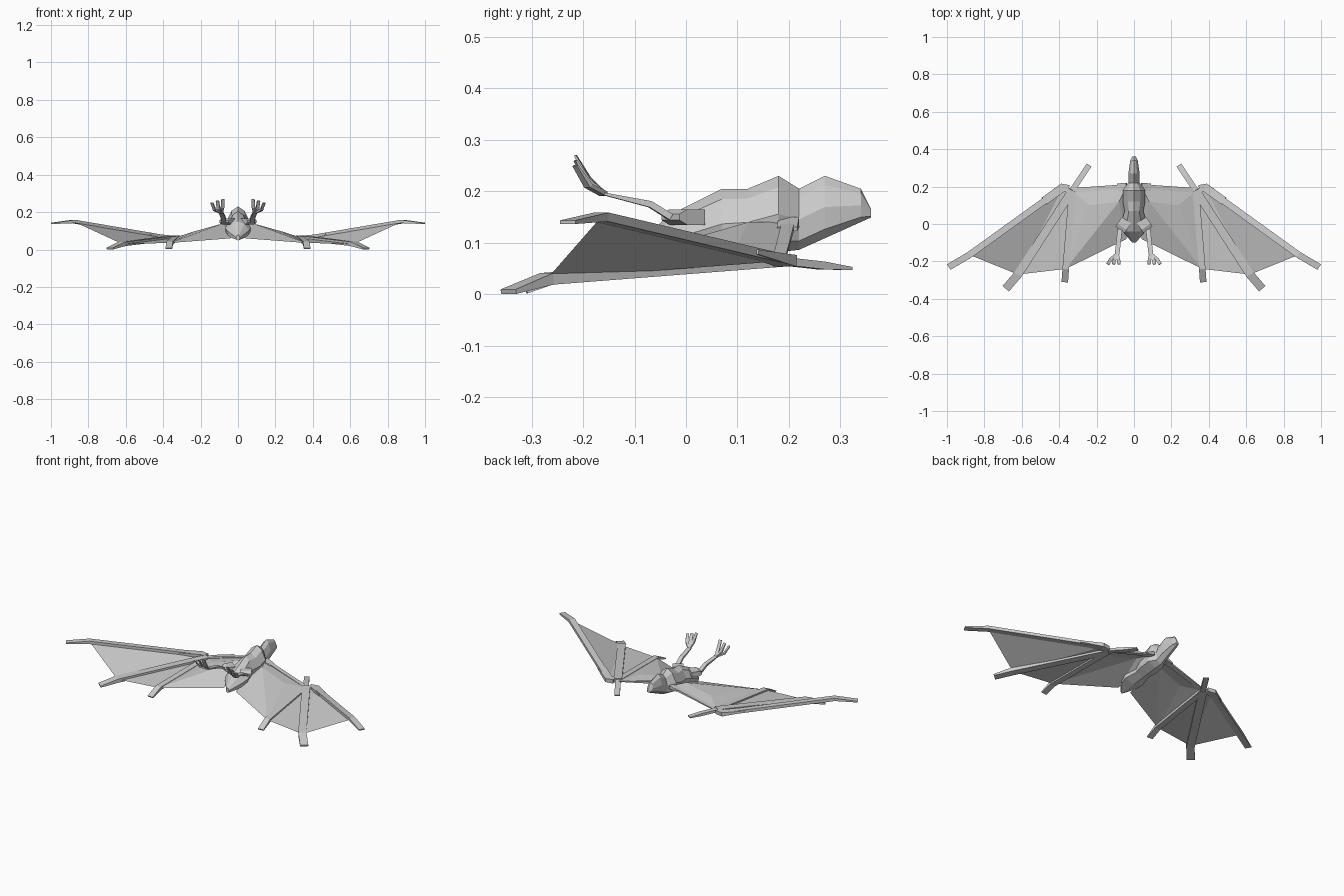
import bpy
import bmesh
from math import cos, sin, tau
from mathutils import Vector

if "Cube" in bpy.data.objects:
    bpy.data.objects.remove(bpy.data.objects["Cube"], do_unlink=True)

colour = (0.6, 0.6, 0.6, 1)
grey = bpy.data.materials.new("plain grey")
grey.use_nodes = True
grey.diffuse_color = colour
grey.node_tree.nodes["Principled BSDF"].inputs["Base Color"].default_value = colour


def finish(name, bm):
    mesh = bpy.data.meshes.new(name)
    bm.to_mesh(mesh)
    bm.free()
    mesh.materials.append(grey)
    part = bpy.data.objects.new(name, mesh)
    bpy.context.collection.objects.link(part)
    return part


def mirrored(name, bm):
    finish(name, bm).modifiers.new("mirror", "MIRROR")


def loft(rings):
    """Skin a row of equal rings and cap both ends."""
    bm = bmesh.new()
    rows = [[bm.verts.new(point) for point in ring] for ring in rings]
    for near, far in zip(rows, rows[1:]):
        for i in range(len(near)):
            bm.faces.new((near[i - 1], near[i], far[i], far[i - 1]))
    bm.faces.new(rows[0])
    bm.faces.new(rows[-1])
    bmesh.ops.recalc_face_normals(bm, faces=bm.faces)
    return bm


def bone(name, width, *points):
    """Flat four-sided limb along the points, thinned at its end, on both sides."""
    rings = []
    for i, point in enumerate(points):
        following = points[min(i + 1, len(points) - 1)]
        previous = points[max(i - 1, 0)]
        along = (following - previous).normalized()
        side = along.cross(Vector((0, 0, 1))).normalized() * width / 2
        up = side.cross(along) * (0.2 if point is points[-1] else 0.5)
        rings.append([point - side - up, point + side - up,
                      point + side + up, point - side + up])
    mirrored(name, loft(rings))


def skin(name, *panels):
    """Thin wing sheet made of panels that share corners, on both sides."""
    bm = bmesh.new()
    for panel in panels:
        bm.faces.new([bm.verts.new(corner) for corner in panel])
    bmesh.ops.remove_doubles(bm, verts=bm.verts, dist=0.001)
    mirrored(name, bm)


def body_ring(y, top, half_width):
    """Eight-sided section, narrower above; the belly line lifts at the throat."""
    bottom = 0.06 + 0.12 * y + 0.33 * max(0, y - 0.22)
    middle, half_height = (top + bottom) / 2, (top - bottom) / 2
    ring = []
    for i in range(8):
        across, rise = cos(tau * i / 8), sin(tau * i / 8)
        ring.append((half_width * across * (1 - 0.3 * rise), y, middle + half_height * rise))
    return ring


# Body, neck and head, from the tail to the nose
stations = [(-0.1, 0.08, 0.01), (-0.04, 0.15, 0.06), (0, 0.17, 0.07),
            (0.07, 0.205, 0.05), (0.12, 0.205, 0.06), (0.18, 0.23, 0.06),
            (0.22, 0.205, 0.03), (0.27, 0.23, 0.03), (0.34, 0.205, 0.02),
            (0.36, 0.165, 0.01)]
finish("body", loft([body_ring(*station) for station in stations]))

# Wing landmarks
shoulder = Vector((0.04, 0.2, 0.14))
wrist = Vector((0.33, 0.18, 0.065))
rump = Vector((0.04, -0.08, 0.06))
thumb_tip = Vector((0.24, 0.315, 0.05))
leading_knuckle = Vector((0.88, -0.165, 0.15))
leading_tip = Vector((0.99, -0.23, 0.14))
middle_knuckle = Vector((0.62, -0.27, 0.03))
middle_tip = Vector((0.685, -0.345, 0.005))
inner_knuckle = Vector((0.365, -0.24, 0.035))
inner_tip = Vector((0.37, -0.31, 0.005))
ridge_near = Vector((0.08, 0.12, 0.14))
ridge_far = Vector((0.24, 0.1, 0.095))
knuckle_root = wrist + Vector((0.05, 0.015, 0))

# Arm, thumb and fingers
bone("shoulder", 0.04, shoulder, shoulder.lerp(wrist, 0.17))
bone("arm", 0.025, shoulder, wrist)
bone("thumb", 0.03, wrist, wrist.lerp(thumb_tip, 0.6), thumb_tip)
bone("wrist", 0.045, knuckle_root.lerp(wrist, 0.6), knuckle_root,
     knuckle_root.lerp(leading_knuckle, 0.2))
bone("leading_finger", 0.035, knuckle_root, leading_knuckle, leading_tip)
bone("middle_finger", 0.045, wrist, middle_knuckle, middle_tip)
bone("inner_finger", 0.035, wrist, inner_knuckle, inner_tip)

# Wing skins, the inner one billowed upward
skin("inner_wing_skin",
     (shoulder, ridge_near, ridge_far, wrist),
     (wrist, ridge_far, inner_knuckle),
     (inner_knuckle, ridge_far, ridge_near),
     (inner_knuckle, ridge_near, rump),
     (rump, ridge_near, shoulder))
skin("outer_wing_skin",
     (wrist, middle_knuckle, inner_knuckle),
     (wrist, knuckle_root, middle_knuckle),
     (knuckle_root, leading_knuckle, middle_knuckle))

# Legs trailing behind, with raised toes that point straight back
hip = Vector((0.04, 0.02, 0.15))
knee = Vector((0.075, -0.03, 0.15))
heel = Vector((0.08, -0.07, 0.175))
ankle = Vector((0.09, -0.16, 0.195))
bone("thigh", 0.06, hip, hip.lerp(knee, 0.7), knee)
bone("shin", 0.025, knee, heel, ankle)
for i, name in enumerate(("inner_toe", "middle_toe", "outer_toe")):
    spread = Vector((0.03 * i - 0.01, 0, -0.01 * i))
    bend = ankle + spread * 0.7 + Vector((0, -0.03, 0.03))
    tip = ankle + spread + Vector((0, -0.055, 0.075))
    bone(name, 0.018, ankle, bend, tip)
